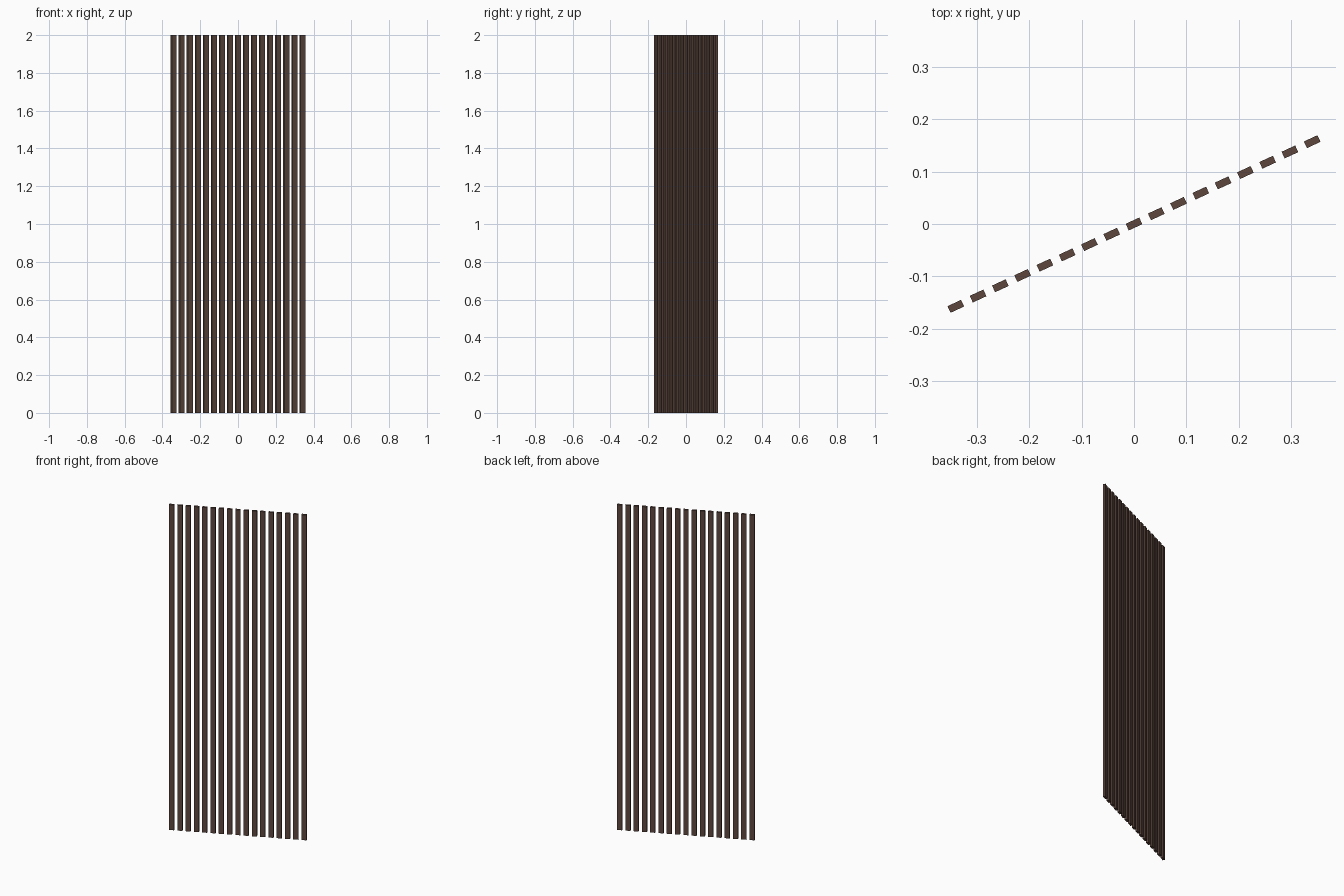
import bpy
import math

if "Cube" in bpy.data.objects:
    bpy.data.objects.remove(bpy.data.objects["Cube"])

COUNT = 17            # slats in the row
PITCH = 0.0469        # spacing along the row
WIDTH, DEPTH, HEIGHT = 0.0286, 0.0140, 2.0
ANGLE = math.radians(24.8)

brown = bpy.data.materials.new("dark brown wood")
brown.diffuse_color = (0.109, 0.062, 0.048, 1)
brown.use_nodes = True
brown.node_tree.nodes["Principled BSDF"].inputs["Base Color"].default_value = brown.diffuse_color


def add_slat(index):
    """One upright slat, turned to follow the diagonal row."""
    d = (index - (COUNT - 1) / 2) * PITCH
    bpy.ops.mesh.primitive_cube_add(
        size=1,
        location=(d * math.cos(ANGLE), d * math.sin(ANGLE), HEIGHT / 2),
        rotation=(0, 0, ANGLE))
    slat = bpy.context.object
    slat.name = f"slat_{index + 1:02d}"
    slat.scale = (WIDTH, DEPTH, HEIGHT)
    slat.data.materials.append(brown)


# Row of vertical slats
for i in range(COUNT):
    add_slat(i)
